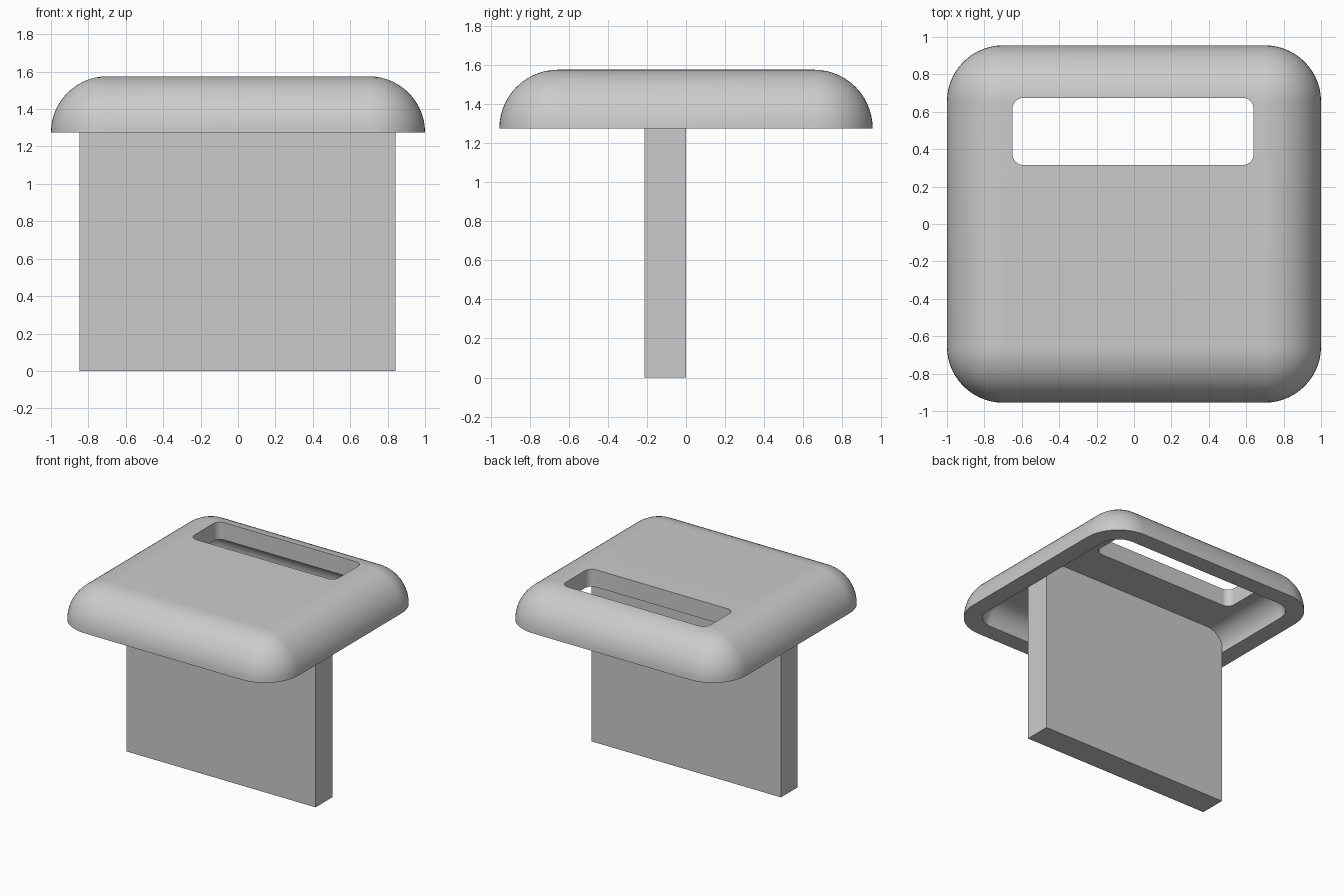
import bpy, bmesh
from math import sin, cos, pi

cube = bpy.data.objects.get("Cube")
if cube:
    bpy.data.objects.remove(cube, do_unlink=True)

grey = bpy.data.materials.new("light_grey")
grey.use_nodes = True
COLOUR = (0.6, 0.6, 0.6, 1)
grey.diffuse_color = COLOUR
grey.node_tree.nodes["Principled BSDF"].inputs["Base Color"].default_value = COLOUR

RIM_Z = 1.275
CORE_X, CORE_Y = 0.70, 0.655
STEPS = 14


def make_object(name, bm):
    bmesh.ops.remove_doubles(bm, verts=bm.verts, dist=1e-5)
    bmesh.ops.recalc_face_normals(bm, faces=bm.faces)
    mesh = bpy.data.meshes.new(name)
    bm.to_mesh(mesh)
    bm.free()
    mesh.materials.append(grey)
    obj = bpy.data.objects.new(name, mesh)
    bpy.context.collection.objects.link(obj)
    return obj


def rounded_loop(bm, hx, hy, r, z, cx=0, cy=0):
    """Ring of vertices: a core rectangle grown outwards by radius r."""
    ring = []
    for q, (sx, sy) in enumerate(((1, 1), (-1, 1), (-1, -1), (1, -1))):
        for i in range(STEPS + 1):
            a = (q + i / STEPS) * pi / 2
            ring.append(bm.verts.new((cx + sx * hx + r * cos(a),
                                      cy + sy * hy + r * sin(a), z)))
    return ring


def loft(name, sections, cx=0, cy=0):
    """Closed solid through (hx, hy, radius, z) sections."""
    bm = bmesh.new()
    rings = [rounded_loop(bm, *s, cx, cy) for s in sections]
    n = len(rings[0])
    for a, b in zip(rings, rings[1:]):
        for i in range(n):
            j = (i + 1) % n
            bm.faces.new((a[i], a[j], b[j], b[i]))
    bm.faces.new(rings[0][::-1])
    bm.faces.new(rings[-1])
    return make_object(name, bm)


def dome(radius, height):
    angles = [i / STEPS * pi / 2 for i in range(STEPS)]
    rings = [(CORE_X, CORE_Y, radius * cos(a), RIM_Z + height * sin(a)) for a in angles]
    return rings + [(CORE_X, CORE_Y, 0.0005, RIM_Z + height)]


# Rounded cap, hollowed from below and pierced by a slot
cap = loft("cap", dome(0.30, 0.30))
hollow = dome(0.16, 0.16)
hollow.insert(0, (CORE_X, CORE_Y, 0.16, RIM_Z - 0.1))
cutters = [
    loft("cavity_cutter", hollow),
    loft("slot_cutter", [(0.585, 0.12, 0.06, 1.2), (0.585, 0.12, 0.06, 1.7)], -0.005, 0.495),
]
bpy.context.view_layer.objects.active = cap
for cutter in cutters:
    cutter.hide_render = True
    mod = cap.modifiers.new(cutter.name, 'BOOLEAN')
    mod.operation = 'DIFFERENCE'
    mod.solver = 'EXACT'
    mod.object = cutter
    bpy.ops.object.modifier_apply(modifier=mod.name)
for cutter in cutters:
    bpy.data.objects.remove(cutter, do_unlink=True)

bpy.ops.object.select_all(action='DESELECT')
cap.select_set(True)
bpy.ops.object.shade_smooth_by_angle(angle=0.6)

# Upright blade reaching the ceiling of the cavity
bm = bmesh.new()
bmesh.ops.create_cube(bm, size=1)
for v in bm.verts:
    v.co = (v.co.x * 1.69 - 0.0025, v.co.y * 0.213 - 0.107, (v.co.z + 0.5) * 1.44)
make_object("blade", bm)
